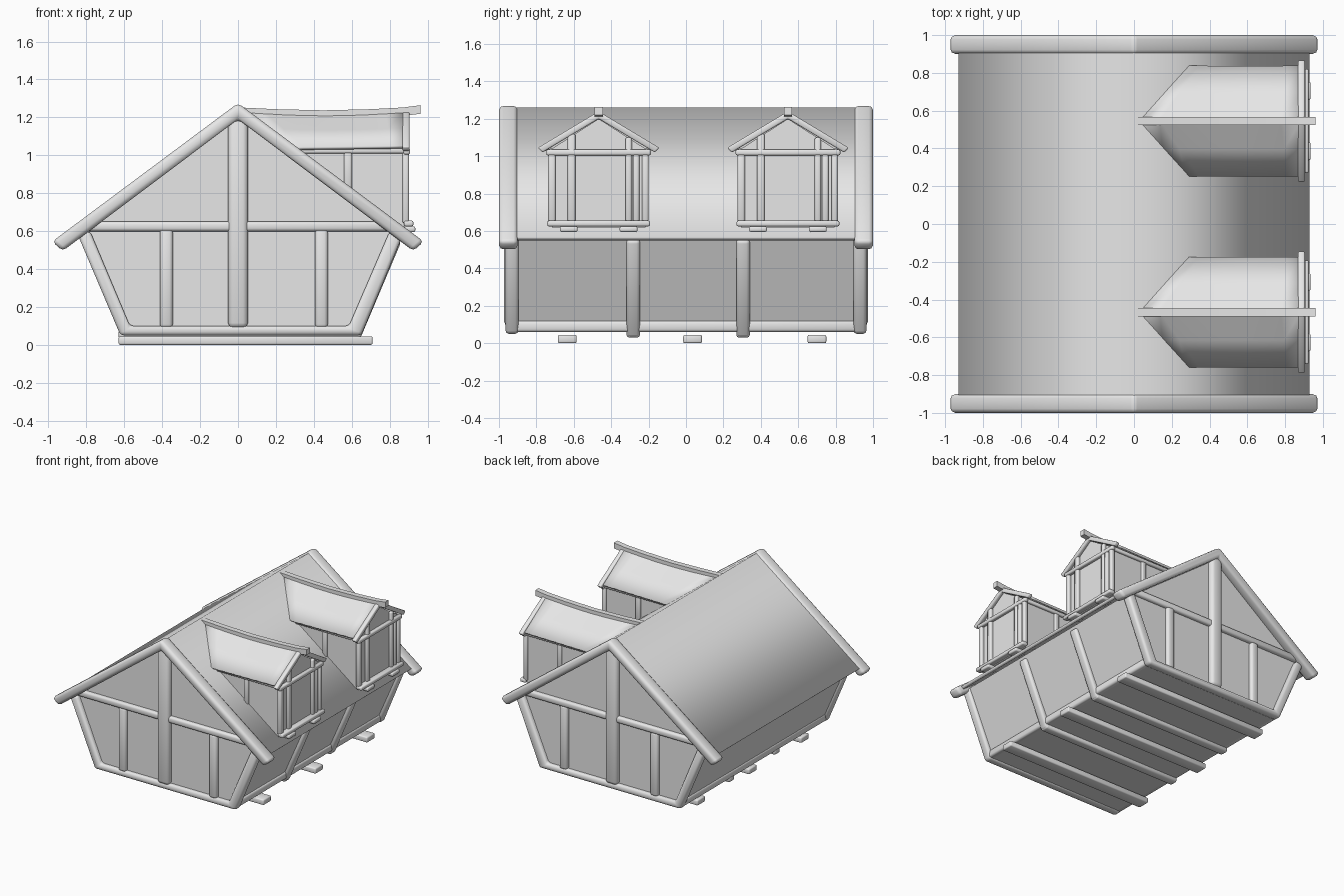
import bpy, bmesh, math
from mathutils import Vector, Matrix

if "Cube" in bpy.data.objects:
    bpy.data.objects.remove(bpy.data.objects["Cube"])

grey = bpy.data.materials.new("plain_grey")
grey.use_nodes = True
grey.diffuse_color = (0.8, 0.8, 0.8, 1)
grey.node_tree.nodes["Principled BSDF"].inputs["Base Color"].default_value = (0.8, 0.8, 0.8, 1)


def finish(name, bm, smooth=True, bevel=0):
    bmesh.ops.recalc_face_normals(bm, faces=bm.faces)
    for f in bm.faces:
        f.smooth = smooth
    mesh = bpy.data.meshes.new(name)
    bm.to_mesh(mesh)
    bm.free()
    mesh.materials.append(grey)
    ob = bpy.data.objects.new(name, mesh)
    bpy.context.collection.objects.link(ob)
    if bevel:
        mod = ob.modifiers.new("rounded_edges", 'BEVEL')
        mod.width = bevel
        mod.segments = 2
        mod.limit_method = 'ANGLE'
    return ob


def prism(name, pts, a, b, axis='Y', smooth=False, bevel=0, caps=True):
    """Extrude a profile along Y (points are x, z) or X (points are y, z)."""
    bm = bmesh.new()

    def ring(d):
        return [bm.verts.new((p, d, z) if axis == 'Y' else (d, p, z)) for p, z in pts]
    r0, r1 = ring(a), ring(b)
    n = len(pts)
    for i in range(n):
        j = (i + 1) % n
        bm.faces.new((r0[i], r0[j], r1[j], r1[i]))
    if caps:
        bm.faces.new(r0)
        bm.faces.new(r1)
    return finish(name, bm, smooth, bevel)


def beam(name, a, b, w, d, side=(0, 1, 0), bevel=0.3):
    """Rounded timber from a to b, w wide along the side axis and d deep."""
    a, b = Vector(a), Vector(b)
    run = (b - a).normalized()
    side = Vector(side)
    rot = Matrix((side, run.cross(side), run)).transposed().to_4x4()
    bm = bmesh.new()
    bmesh.ops.create_cube(bm, size=1)
    bmesh.ops.scale(bm, vec=(w, d, (b - a).length), verts=bm.verts)
    bmesh.ops.transform(bm, matrix=Matrix.Translation((a + b) / 2) @ rot, verts=bm.verts)
    return finish(name, bm, True, bevel * min(w, d))


# Main body and roof
prism("house_body", [(-0.6, 0.06), (0.62, 0.06), (0.85, 0.58), (0, 1.22), (-0.83, 0.58)], -0.93, 0.93)
prism("main_roof", [(0, 1.26), (0.93, 0.567), (0.91, 0.55), (0, 1.21), (-0.91, 0.55), (-0.93, 0.567)],
      -0.92, 0.92, smooth=True, caps=False)

# Gable ends, the same at front and back
for end, s in (("front", -1), ("back", 1)):
    prism(end + "_gable_trim",
          [(0, 1.275), (0.98, 0.545), (0.925, 0.495), (0, 1.19), (-0.925, 0.495), (-0.98, 0.545)],
          s * 0.9, s * 1.0, smooth=True, bevel=0.022)
    prism(end + "_wall_frame",
          [(-0.845, 0.58), (-0.62, 0.05), (0.65, 0.05), (0.87, 0.58),
           (0.8, 0.6), (0.585, 0.1), (-0.57, 0.1), (-0.78, 0.6)],
          s * 0.895, s * 0.965, smooth=True, bevel=0.018)
    y = s * 0.93
    beam(end + "_cross_rail", (-0.8, y, 0.625), (0.82, y, 0.625), 0.06, 0.052)
    beam(end + "_center_post", (0, y, 0.09), (0, y, 1.22), 0.085, 0.105)
    for side, x in (("right", -0.378), ("left", 0.44)):
        beam(f"{end}_{side}_short_post", (x, y, 0.09), (x, y, 0.61), 0.06, 0.068)

# Long sides, floor beams and ground sleepers
for side, x in (("right", -0.605), ("left", 0.63)):
    beam(side + "_sill", (x, -0.92, 0.09), (x, 0.92, 0.09), 0.05, 0.06, (1, 0, 0))
for i, y in enumerate((-0.282, 0.305)):
    beam(f"side_post_{i}", (0.615, y, 0.04), (0.835, y, 0.56), 0.072, 0.06)
    beam(f"floor_beam_{i}", (-0.63, y, 0.055), (0.645, y, 0.055), 0.072, 0.05)
for i, y in enumerate((-0.635, 0.035, 0.7)):
    beam(f"ground_sleeper_{i}", (-0.63, y, 0.0225), (0.71, y, 0.0225), 0.1, 0.045, bevel=0.2)


def dormer_roof(name, c):
    bm = bmesh.new()
    cols = 8
    rows = (-1, -0.5, 0, 0.5, 1)
    grid = []
    for r in rows:
        t = abs(r)
        line = []
        for k in range(cols + 1):
            u = k / cols
            x = (0.03 + 0.24 * t) * (1 - u) + 0.885 * u
            z = 1.23 - 0.195 * t - 0.018 * (1 - t) * math.sin(math.pi * u) + 0.008 * t * u
            line.append(bm.verts.new((x, c + r * 0.288, z)))
        grid.append(line)
    for a, b in zip(grid, grid[1:]):
        for k in range(cols):
            bm.faces.new((a[k], a[k + 1], b[k + 1], b[k]))
    ridge = {v for v in grid[2]}
    ob = finish(name, bm)
    for e in ob.data.edges:
        if all(abs(ob.data.vertices[i].co.y - c) < 1e-4 for i in e.vertices):
            e.use_edge_sharp = True
    mod = ob.modifiers.new("thickness", 'SOLIDIFY')
    mod.thickness = 0.018
    mod.offset = 0


# Two dormers on the left slope
for tag, c in (("front", -0.467), ("back", 0.545)):
    n = tag + "_dormer_"
    prism(n + "body", [(c - 0.25, 0.62), (c + 0.25, 0.62), (c + 0.25, 1.04), (c, 1.2), (c - 0.25, 1.04)],
          0.2, 0.88, axis='X')
    dormer_roof(n + "roof", c)
    top = [(0.01, 1.252), (0.2, 1.243), (0.45, 1.237), (0.7, 1.243), (0.87, 1.252), (0.962, 1.264)]
    prism(n + "ridge_beam", top + [(x, z - 0.045) for x, z in reversed(top)], c - 0.022, c + 0.022)
    prism(n + "gable_trim",
          [(c, 1.24), (c + 0.325, 1.045), (c + 0.3, 1.02), (c, 1.2), (c - 0.3, 1.02), (c - 0.325, 1.045)],
          0.868, 0.905, axis='X', smooth=True, bevel=0.008)
    beam(n + "top_rail", (0.89, c - 0.28, 1.02), (0.89, c + 0.28, 1.02), 0.035, 0.032, (1, 0, 0))
    beam(n + "bottom_rail", (0.9, c - 0.275, 0.64), (0.9, c + 0.275, 0.64), 0.05, 0.03, (1, 0, 0))
    # Corner posts stop at the rail; inner posts run up into the gable
    for i, (off, z, w) in enumerate(((-0.25, 1.02, 0.04), (-0.145, 1.12, 0.042), (0.16, 1.1, 0.035),
                                     (0.2, 1.02, 0.035), (0.25, 1.02, 0.035))):
        beam(f"{n}post_{i}", (0.885, c + off, 0.64), (0.885, c + off, z), w, 0.035)
    for i, s in enumerate((-1, 1)):
        beam(f"{n}foot_{i}", (0.84, c + s * 0.16, 0.61), (0.935, c + s * 0.16, 0.61), 0.095, 0.03)
        beam(f"{n}side_post_{i}", (0.58, c + s * 0.25, 0.8), (0.58, c + s * 0.25, 1.04), 0.03, 0.04)
        beam(f"{n}side_rail_{i}", (0.3, c + s * 0.255, 1.025), (0.88, c + s * 0.255, 1.025), 0.03, 0.03)
